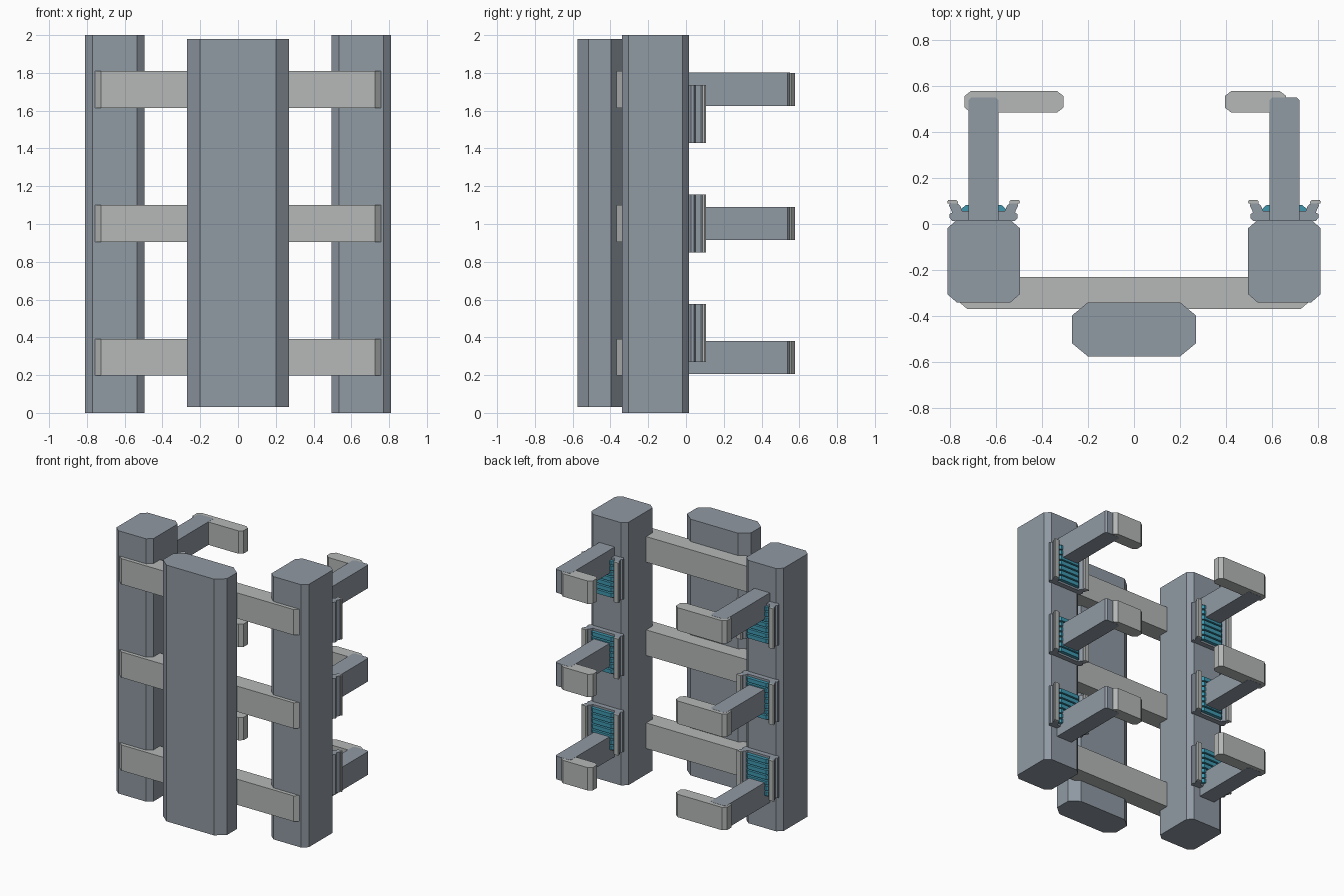
import bpy
import bmesh

if "Cube" in bpy.data.objects:
    bpy.data.objects.remove(bpy.data.objects["Cube"])


def material(name, rgb):
    m = bpy.data.materials.new(name)
    m.diffuse_color = (*rgb, 1.0)
    m.use_nodes = True
    m.node_tree.nodes["Principled BSDF"].inputs["Base Color"].default_value = m.diffuse_color
    return m


STEEL = material("steel grey", (0.28, 0.32, 0.37))
PALE = material("pale grey", (0.46, 0.48, 0.475))
BLUE = material("blue", (0.05, 0.31, 0.43))


def prism(name, outline, z0, z1, mat):
    """Extrude a plan outline (list of x, y) from z0 to z1."""
    bm = bmesh.new()
    base = bm.faces.new([bm.verts.new((x, y, z0)) for x, y in outline])
    top = bmesh.ops.extrude_face_region(bm, geom=[base])["geom"]
    bmesh.ops.translate(bm, vec=(0, 0, z1 - z0),
                        verts=[v for v in top if isinstance(v, bmesh.types.BMVert)])
    bmesh.ops.recalc_face_normals(bm, faces=bm.faces)
    mesh = bpy.data.meshes.new(name)
    bm.to_mesh(mesh)
    bm.free()
    mesh.materials.append(mat)
    ob = bpy.data.objects.new(name, mesh)
    bpy.context.collection.objects.link(ob)
    return ob


def chamfered(x0, x1, y0, y1, cx, cy, back=True):
    """Rectangle with cut corners; the back corners are optional."""
    pts = [(x0, y0 + cy), (x0 + cx, y0), (x1 - cx, y0), (x1, y0 + cy)]
    if back:
        pts += [(x1, y1 - cy), (x1 - cx, y1), (x0 + cx, y1), (x0, y1 - cy)]
    else:
        pts += [(x1, y1), (x0, y1)]
    return pts


# Front column
prism("front_column", chamfered(-0.27, 0.27, -0.575, -0.34, 0.07, 0.058), 0.03, 1.98, STEEL)

# Cross bars joining the posts
for z0, z1 in ((0.197, 0.392), (0.905, 1.10), (1.615, 1.81)):
    prism("cross_bar", chamfered(-0.76, 0.76, -0.368, -0.23, 0.035, 0.03, back=False), z0, z1, PALE)

# Half outline of a clip: outer wall with grooves, then the recessed floor
CLIP_HALF = [(0.135, 0.012), (0.148, 0.027), (0.148, 0.043), (0.136, 0.05),
             (0.142, 0.063), (0.15, 0.08), (0.146, 0.09), (0.115, 0.09),
             (0.102, 0.08), (0.092, 0.056)]
CLIP_OUTLINE = CLIP_HALF + [(-x, y) for x, y in reversed(CLIP_HALF)]

for side in (-1, 1):
    cx = side * 0.653

    # Upright post
    prism("post", chamfered(cx - 0.157, cx + 0.157, -0.34, 0.017, 0.04, 0.035), 0, 2.0, STEEL)

    for arm_z, clip_z in ((0.205, 0.27), (0.915, 0.85), (1.625, 1.43)):
        # Arm reaching backwards
        prism("arm", chamfered(cx - 0.065, cx + 0.065, 0.0, 0.55, 0.013, 0.013),
              arm_z, arm_z + 0.176, STEEL)

        # Hook turned inwards at the end of the arm
        x0, x1 = (-0.735, -0.307) if side < 0 else (0.395, 0.66)
        prism("hook", chamfered(x0, x1, 0.483, 0.578, 0.028, 0.022),
              arm_z + 0.001, arm_z + 0.175, PALE)

        # Clip body and its two lips
        clip_top = clip_z + 0.306
        prism("clip", [(cx + x, y) for x, y in CLIP_OUTLINE], clip_z, clip_top, STEEL)
        for s in (-1, 1):
            lip = [(0.112, 0.088), (0.155, 0.088), (0.158, 0.097), (0.153, 0.105),
                   (0.12, 0.105), (0.112, 0.098)]
            prism("clip_lip", [(cx + s * x, y) for x, y in lip], clip_z, clip_top, PALE)

        # Blue slats across the clip recess
        for i in range(7):
            z = clip_z + 0.014 + i * 0.041
            slat = [(-0.096, 0.052), (0.096, 0.052), (0.096, 0.066),
                    (0.078, 0.082), (-0.078, 0.082), (-0.096, 0.066)]
            prism("clip_slat", [(cx + x, y) for x, y in slat], z, z + 0.03, BLUE)
